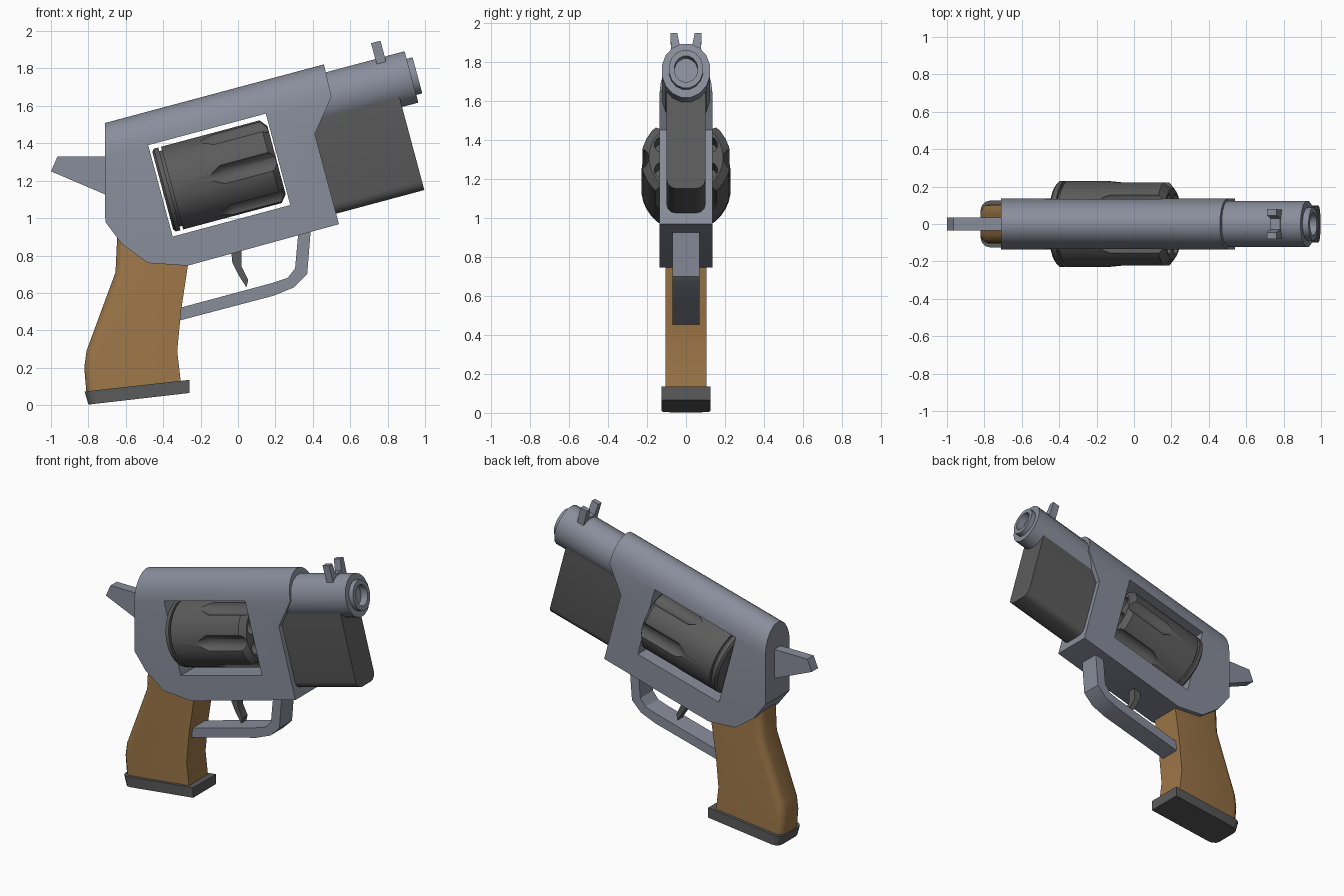
import bpy, bmesh, math
from mathutils import Matrix

if "Cube" in bpy.data.objects:
    bpy.data.objects.remove(bpy.data.objects["Cube"], do_unlink=True)

# Barrel direction is tilted upward; tilted parts are built level, then turned
TILT = Matrix.Rotation(math.radians(-15), 4, 'Y')
LEVEL = Matrix.Identity(4)
BORE, DRUM = 1.455, 1.212   # heights of the two axes before tilting


def material(name, rgb):
    m = bpy.data.materials.new(name)
    m.use_nodes = True
    m.diffuse_color = (*rgb, 1)
    bsdf = next(n for n in m.node_tree.nodes if n.type == 'BSDF_PRINCIPLED')
    bsdf.inputs["Base Color"].default_value = (*rgb, 1)
    return m


STEEL = material("steel grey", (0.25, 0.27, 0.33))
DARK = material("dark grey", (0.105, 0.105, 0.105))
WOOD = material("wood brown", (0.34, 0.185, 0.065))


def finish(name, bm, mat, matrix):
    bmesh.ops.remove_doubles(bm, verts=bm.verts, dist=1e-5)
    bmesh.ops.recalc_face_normals(bm, faces=bm.faces)
    bm.transform(matrix)
    mesh = bpy.data.meshes.new(name)
    bm.to_mesh(mesh)
    bm.free()
    mesh.materials.append(mat)
    ob = bpy.data.objects.new(name, mesh)
    bpy.context.collection.objects.link(ob)
    return ob


def prism(name, pts, half, mat, matrix=LEVEL, along='Y', start=0, bevel=None, width=0.05):
    """Extrude a profile: across y, or along x from start for half as length."""
    bm = bmesh.new()
    if along == 'Y':
        lo = [bm.verts.new((a, -half, b)) for a, b in pts]
        shift = (0, 2 * half, 0)
    else:
        lo = [bm.verts.new((start, a, b)) for a, b in pts]
        shift = (half, 0, 0)
    face = bm.faces.new(lo)
    ext = bmesh.ops.extrude_face_region(bm, geom=[face], use_keep_orig=True)
    bmesh.ops.translate(bm, vec=shift,
                        verts=[g for g in ext["geom"] if isinstance(g, bmesh.types.BMVert)])
    if bevel:
        edges = [e for e in bm.edges if bevel(e.verts[0].co, e.verts[1].co)]
        bmesh.ops.bevel(bm, geom=edges, offset=width, segments=3, profile=0.5, affect='EDGES')
    return finish(name, bm, mat, matrix)


def lathe(name, profile, mat, z, y=0, sides=24, squash=1, closed=False):
    """Turn (position, radius) points round the level barrel direction."""
    bm = bmesh.new()
    rings = []
    for x, r in profile:
        rings.append([bm.verts.new((x, y + squash * r * math.cos(a), z + r * math.sin(a)))
                      for a in (math.tau * (i + 0.5) / sides for i in range(sides))])
    for p, q in zip(rings, rings[1:]):
        for i in range(sides):
            j = (i + 1) % sides
            bm.faces.new((p[i], p[j], q[j], q[i]))
    return finish(name, bm, mat, TILT)


def boolean(ob, cutter, operation='DIFFERENCE'):
    mod = ob.modifiers.new("cut", 'BOOLEAN')
    mod.operation, mod.solver, mod.object = operation, 'EXACT', cutter
    bpy.context.view_layer.objects.active = ob
    bpy.ops.object.modifier_apply(modifier=mod.name)
    bpy.data.objects.remove(cutter, do_unlink=True)


def box(a0, a1, b0, b1):
    return [(a0, b0), (a1, b0), (a1, b1), (a0, b1)]


# Frame: side profile, rounded over the top, with a window for the cylinder
frame = prism("frame", [(-0.295, 1.642), (0.915, 1.642), (0.91, 1.464), (0.772, 1.294),
                        (0.772, 0.795), (-0.068, 0.79), (-0.267, 0.858), (-0.376, 0.991),
                        (-0.432, 1.13)], 0.2, STEEL, TILT)
dome = [(0.135 * math.cos(a), 1.46 + 0.181 * math.sin(a))
        for a in (math.pi * i / 10 for i in range(11))]
boolean(frame, prism("frame_section", [(-0.135, 0.6), (0.135, 0.6)] + dome, 3, STEEL, TILT,
                     along='X', start=-1.5), 'INTERSECT')
boolean(frame, prism("window_cutter", box(-0.104, 0.547, 0.961, 1.467), 0.3, STEEL, TILT))

# Barrel with stepped muzzle ring and bore
lathe("barrel", [(0.8, 0), (0.8, 0.145), (1.35, 0.145), (1.35, 0.102), (1.383, 0.102),
                 (1.383, 0.07), (1.33, 0.07), (1.33, 0)], STEEL, BORE, sides=16, squash=0.87)

# Block under the barrel, rounded along its lower edges
prism("underbarrel_block", box(-0.1, 0.1, 0.853, 1.4), 0.56, DARK, TILT, along='X', start=0.7,
      bevel=lambda p, q: abs(p.y - q.y) < 0.01 and p.z < 0.9 and q.z < 0.9)

# Front sight: a forked post
half = [(0.03, 1.61), (0.045, 1.685), (0.08, 1.685), (0.075, 1.55)]
prism("front_sight", half + [(-y, z) for y, z in reversed(half)], 0.052, STEEL, TILT,
      along='X', start=1.188)

# Cylinder with rear rim, flutes and chambers
drum = lathe("cylinder", [(-0.092, 0), (-0.092, 0.215), (-0.08, 0.23), (-0.055, 0.23),
                          (-0.055, 0.21), (-0.04, 0.21), (-0.04, 0.23), (0.505, 0.23),
                          (0.538, 0.19), (0.538, 0)], DARK, DRUM, sides=32)
for i in range(6):
    a = math.tau * i / 6
    boolean(drum, lathe("flute_cutter", [(0.13, 0), (0.24, 0.06), (0.7, 0.06), (0.7, 0)], DARK,
                        DRUM + 0.25 * math.sin(a), 0.25 * math.cos(a), 12))
    a += math.pi / 6
    boolean(drum, lathe("chamber_cutter", [(0.4, 0), (0.4, 0.045), (0.7, 0.045), (0.7, 0)], DARK,
                        DRUM + 0.135 * math.sin(a), 0.135 * math.cos(a), 12))

# Hammer
prism("hammer", [(-1, 1.25), (-0.965, 1.33), (-0.66, 1.33), (-0.66, 1.105)], 0.035, STEEL)


# Grip and its base plate, both rounded at the back
def back_edge(limit):
    return lambda p, q: p.x < limit and q.x < limit and abs(p.y - q.y) < 0.01


prism("grip", [(-0.645, 0.92), (-0.655, 0.71), (-0.81, 0.29), (-0.822, 0.2), (-0.81, 0.06),
               (-0.305, 0.115), (-0.325, 0.29), (-0.305, 0.5), (-0.26, 0.8)], 0.105, WOOD,
      bevel=back_edge(-0.6))
prism("grip_base", [(-0.82, 0.073), (-0.8, 0.003), (-0.26, 0.065), (-0.26, 0.135)], 0.125, DARK,
      bevel=back_edge(-0.7))

# Trigger guard and trigger
prism("trigger_guard", [(-0.33, 0.448), (0.19, 0.585), (0.3, 0.63), (0.37, 0.7), (0.39, 0.95),
                        (0.325, 0.95), (0.305, 0.73), (0.265, 0.68), (0.19, 0.655),
                        (-0.33, 0.515)], 0.07, STEEL)
prism("trigger", [(-0.04, 0.86), (0.02, 0.86), (0.02, 0.74), (0.055, 0.67), (0.045, 0.63),
                  (0, 0.7), (-0.03, 0.76)], 0.028, DARK)

# Smooth the curved surfaces, keep hard edges
bpy.ops.object.select_all(action='DESELECT')
for ob in bpy.context.collection.objects:
    if ob.type == 'MESH':
        ob.select_set(True)
        bpy.context.view_layer.objects.active = ob
bpy.ops.object.shade_smooth_by_angle(angle=math.radians(32))
